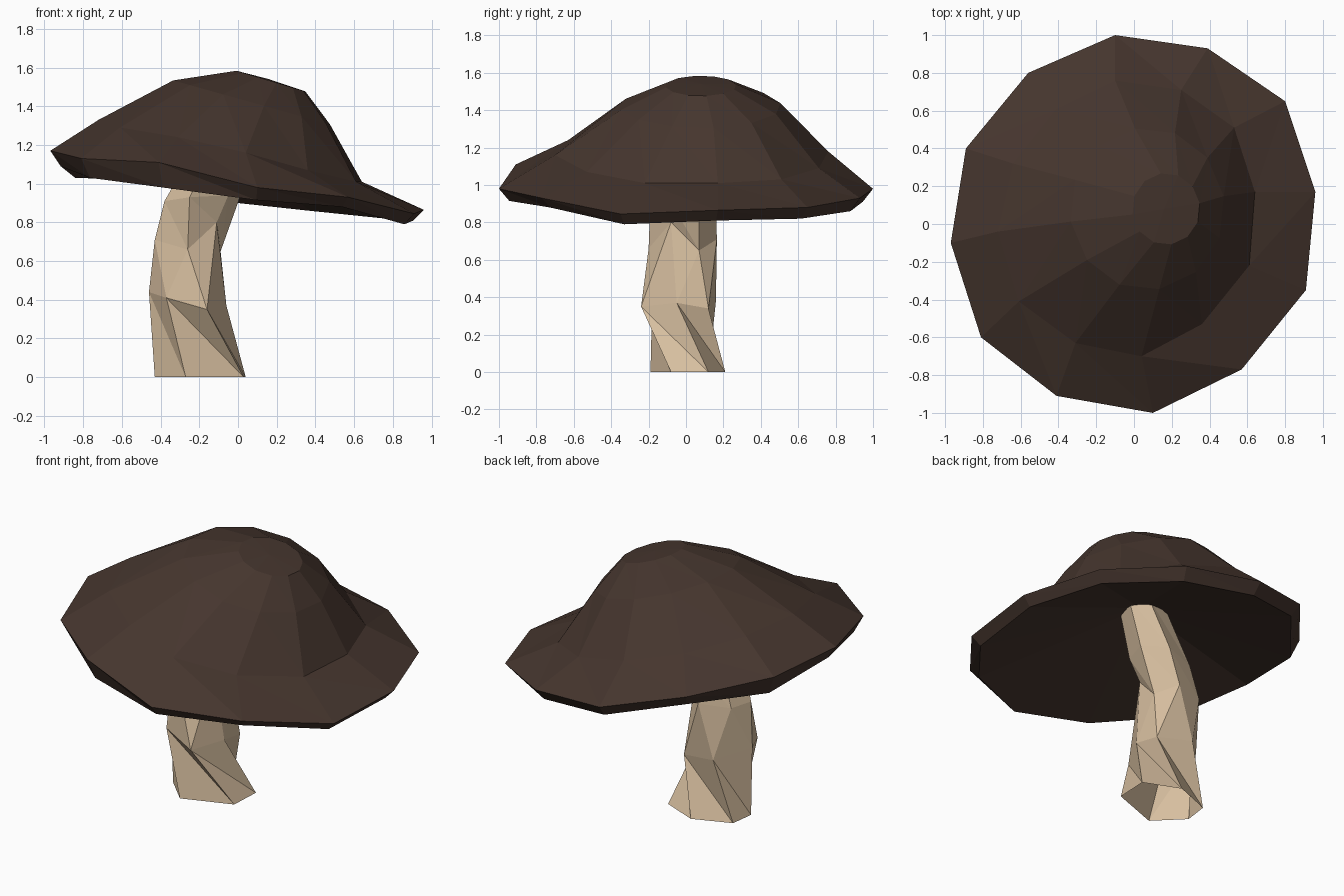
import bpy, bmesh, math

if "Cube" in bpy.data.objects:
    bpy.data.objects.remove(bpy.data.objects["Cube"])


def loft(name, rings, color, start=None, end=None):
    """Skin a stack of equal rings; optional apex point closes either end."""
    bm = bmesh.new()
    rows = [[bm.verts.new(p) for p in r] for r in rings]
    n = len(rows[0])
    for a, b in zip(rows, rows[1:]):
        for i in range(n):
            j = (i + 1) % n
            # split each quad so the facets stay planar
            bm.faces.new((a[i], a[j], b[i]))
            bm.faces.new((a[j], b[j], b[i]))
    for row, tip in ((rows[0], start), (rows[-1], end)):
        if tip:
            c = bm.verts.new(tip)
            for i in range(n):
                bm.faces.new((row[i], row[(i + 1) % n], c))
    bmesh.ops.recalc_face_normals(bm, faces=bm.faces)
    me = bpy.data.meshes.new(name)
    bm.to_mesh(me)
    bm.free()
    mat = bpy.data.materials.new(name + "_color")
    mat.diffuse_color = color
    mat.use_nodes = True
    mat.node_tree.nodes["Principled BSDF"].inputs["Base Color"].default_value = mat.diffuse_color
    me.materials.append(mat)
    ob = bpy.data.objects.new(name, me)
    bpy.context.collection.objects.link(ob)
    return ob


def tilted(cx, cy, rx, ry, z, slope, n=12, phase=9):
    """Elliptical ring whose height falls along +x."""
    pts = []
    for i in range(n):
        a = math.radians(phase + 360 * i / n)
        dx = rx * math.cos(a)
        pts.append((cx + dx, cy + ry * math.sin(a), z - slope * dx))
    return pts


# Cap: lower lip, rim, shoulder, crown, top
rim = [(.96, .17, .865), (.8, .65, .88), (.39, .93, .93), (-.1, 1, .98),
       (-.56, .8, 1.09), (-.89, .4, 1.15), (-.97, -.1, 1.17), (-.81, -.6, 1.13),
       (-.41, -.91, 1.11), (.1, -1, .98), (.57, -.77, .93), (.91, -.35, .845)]
lip_z = [.81, .82, .86, .91, 1.02, 1.03, 1.09, 1.03, .98, .915, .88, .79]
lip = [(x * .945, y * .945, z) for (x, y, _), z in zip(rim, lip_z)]
shoulder = [(.64, .17, 1.01), (.53, .51, 1.03), (.25, .71, 1.09), (-.1, .76, 1.18),
            (-.41, .61, 1.25), (-.64, .32, 1.31), (-.72, -.04, 1.33), (-.61, -.41, 1.29),
            (-.31, -.63, 1.24), (.04, -.7, 1.16), (.36, -.53, 1.07), (.61, -.22, 1.01)]
crown = tilted(.07, .08, .41, .43, 1.42, .28)
top = tilted(.17, .08, .18, .19, 1.53, .3)
loft("cap", [lip, rim, shoulder, crown, top], (.06, .036, .027, 1),
     start=(-.05, 0, 1.23), end=(.16, .08, 1.54))

# Stem: bent six-sided tube, open at the base, buried in the cap
stem = [
    [(-.43, -.03, 0), (-.27, -.19, 0), (.03, -.08, 0), (.04, .12, 0), (-.18, .21, 0), (-.41, .12, 0)],
    [(-.46, 0, .44), (-.37, -.18, .41), (-.16, -.24, .35), (-.06, -.05, .37), (-.07, .12, .34), (-.3, .16, .38)],
    [(-.43, -.03, .71), (-.26, -.2, .66), (-.11, -.08, .8), (-.09, .07, .65), (-.2, .165, .71), (-.39, .11, .71)],
    [(-.38, -.04, .91), (-.25, -.19, .93), (-.05, -.1, .94), (.01, .07, .93), (-.13, .16, .93), (-.33, .1, .91)],
    [(-.2, -.04, 1.22), (-.1, -.15, 1.22), (.04, -.08, 1.22), (.09, .06, 1.22), (0, .13, 1.22), (-.16, .09, 1.22)],
]
# reversed so the facet diagonals follow the twist of the stem
loft("stem", stem, (.68, .52, .35, 1), end=(-.06, 0, 1.24))
